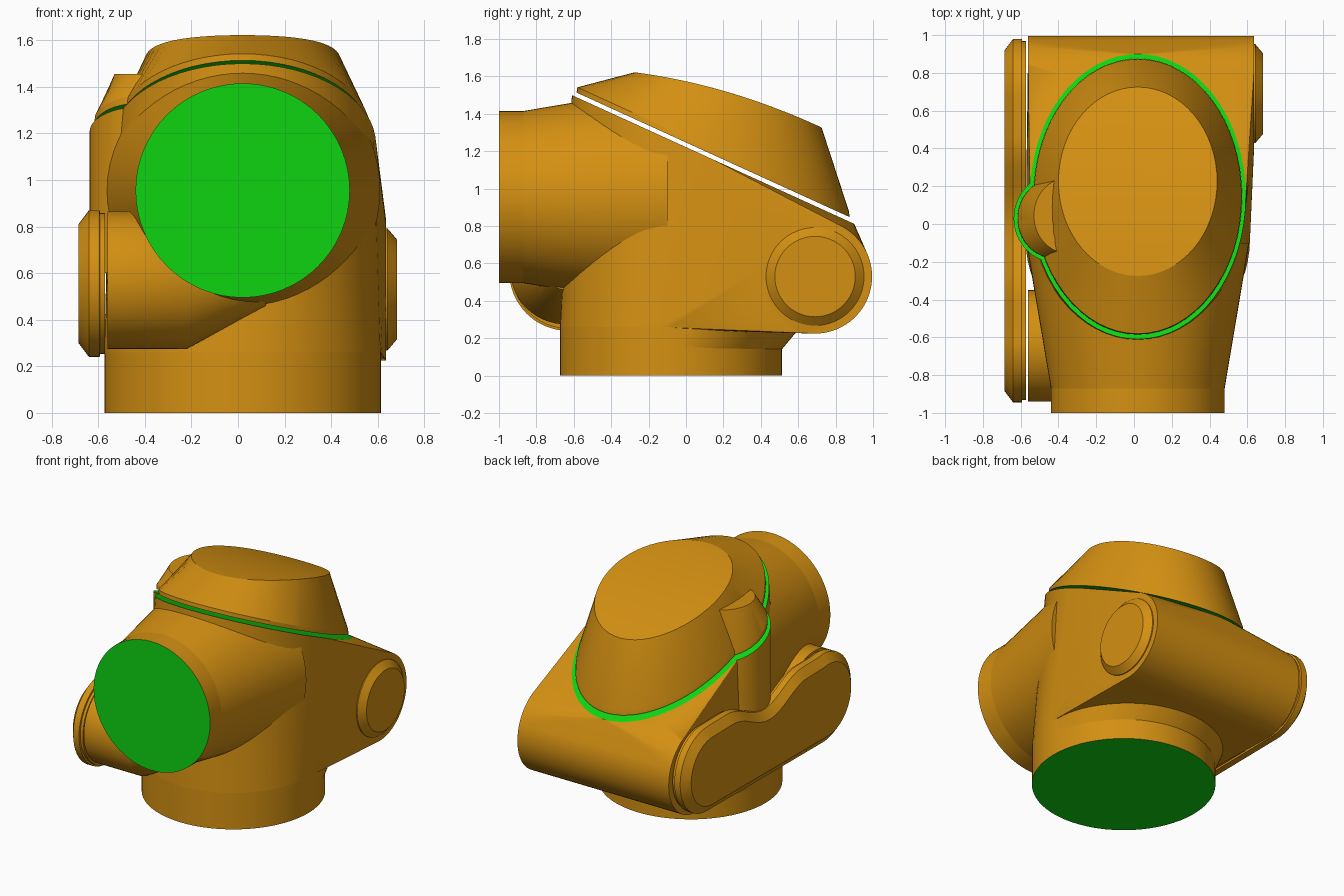
import bpy, bmesh, math
from mathutils import Vector

cube = bpy.data.objects.get("Cube")
if cube:
    bpy.data.objects.remove(cube, do_unlink=True)

N = 64
CX = 0.02                                   # shared centre line of column, pipe and lid
SLOPE = 0.456
CUT_NORMAL = Vector((0, SLOPE, 1)).normalized()


def cut_z(y):
    """Height of the slanted joint between body and lid."""
    return 1.50 - SLOPE * (y + 0.61)


def material(name, rgb):
    m = bpy.data.materials.new(name)
    m.use_nodes = True
    m.diffuse_color = (*rgb, 1)
    bsdf = next(n for n in m.node_tree.nodes if n.type == 'BSDF_PRINCIPLED')
    bsdf.inputs["Base Color"].default_value = (*rgb, 1)
    bsdf.inputs["Roughness"].default_value = 0.6
    return m


ORANGE = material("amber orange", (0.658, 0.279, 0.006))
GREEN = material("joint green", (0.0045, 0.658, 0.006))


def finish(bm, name, is_green=None, angle=30):
    bmesh.ops.recalc_face_normals(bm, faces=bm.faces)
    bm.normal_update()
    if is_green:
        for f in bm.faces:
            f.material_index = int(is_green(f))
    me = bpy.data.meshes.new(name)
    bm.to_mesh(me)
    bm.free()
    me.materials.append(ORANGE)
    me.materials.append(GREEN)
    ob = bpy.data.objects.new(name, me)
    bpy.context.scene.collection.objects.link(ob)
    bpy.ops.object.select_all(action='DESELECT')
    ob.select_set(True)
    bpy.context.view_layer.objects.active = ob
    bpy.ops.object.shade_smooth_by_angle(angle=math.radians(angle))
    return ob


def loft(rings):
    """Skin matching rings of points and cap both ends."""
    bm = bmesh.new()
    loops = [[bm.verts.new(p) for p in ring] for ring in rings]
    for a, b in zip(loops, loops[1:]):
        for i in range(len(a)):
            j = (i + 1) % len(a)
            bm.faces.new((a[i], a[j], b[j], b[i]))
    bm.faces.new(loops[0])
    bm.faces.new(loops[-1])
    return bm


def hull(points):
    bm = bmesh.new()
    for p in points:
        bm.verts.new(p)
    res = bmesh.ops.convex_hull(bm, input=bm.verts)
    extra = {v for v in res["geom_interior"] + res["geom_unused"]
             if isinstance(v, bmesh.types.BMVert)}
    bmesh.ops.delete(bm, geom=list(extra), context='VERTS')
    bmesh.ops.dissolve_limit(bm, angle_limit=0.005, verts=bm.verts, edges=bm.edges)
    return bm


def angles():
    return [2 * math.pi * i / N for i in range(N)]


def ring_x(x, y, z, r):
    return [(x, y + r * math.cos(a), z + r * math.sin(a)) for a in angles()]


def ring_y(y, r, x=CX, z=0.955):
    return [(x + r * math.cos(a), y, z + r * math.sin(a)) for a in angles()]


def ring_z(x, y, rx, ry, height):
    """Horizontal ellipse whose height is a number or a function of y."""
    out = []
    for a in angles():
        py = y + ry * math.sin(a)
        out.append((x + rx * math.cos(a), py, height(py) if callable(height) else height))
    return out


def faces_up_joint(f):
    return f.normal.dot(CUT_NORMAL) > 0.999


def faces_down_joint(f):
    return f.normal.dot(CUT_NORMAL) < -0.999


# Base column with its green mounting face
finish(loft([ring_z(CX, -0.08, 0.594, 0.594, z) for z in (0, 0.26)]),
       "base_column", lambda f: f.normal.z < -0.99)

# Sloping fillet behind the column, under the body
finish(loft([ring_z(CX, -0.08, 0.592, 0.592, 0.14),
             ring_z(CX, 0.02, 0.592, 0.592, 0.26)]), "column_fillet")

# Main body: column, slanted rim and rear cross barrel wrapped in one skin
finish(hull(ring_z(CX, -0.08, 0.594, 0.594, 0.26)
            + ring_z(CX, 0.145, 0.572, 0.755, cut_z)
            + ring_z(CX, 0.145, 0.572, 0.755, lambda y: cut_z(y) - 0.03)
            + ring_x(-0.56, 0.69, 0.53, 0.305)
            + ring_x(0.635, 0.69, 0.53, 0.305)),
       "body_shell", faces_up_joint)

# Front pipe, flaring into the body and trimmed at the lid joint
bm = loft([ring_y(-1, 0.46), ring_y(-0.87, 0.46), ring_y(-0.1, 0.59)])
bmesh.ops.bisect_plane(bm, geom=bm.verts[:] + bm.edges[:] + bm.faces[:],
                       plane_co=(0, -0.61, 1.498), plane_no=CUT_NORMAL,
                       clear_outer=True)
bmesh.ops.holes_fill(bm, edges=[e for e in bm.edges if e.is_boundary], sides=0)
finish(bm, "front_pipe",
       lambda f: faces_up_joint(f) or (f.normal.y < -0.99 and f.calc_center_median().y < -0.9),
       angle=8)

# Front cross barrel, tapering in under the pipe
finish(hull(ring_x(-0.56, -0.645, 0.57, 0.295) + ring_x(-0.22, -0.645, 0.57, 0.295)
            + ring_x(0.12, -0.645, 0.57, 0.11)), "front_barrel")

# Upright side boss of the body
finish(loft([ring_z(-0.41, 0.03, 0.227, 0.235, 0.6),
             ring_z(-0.41, 0.03, 0.227, 0.235, cut_z)]), "side_boss", faces_up_joint)


# Lid: tapered wall with a crown that curves from front to back
def crown(y):
    t = y + 0.275
    return 1.622 - 0.13 * t - 0.165 * t * t


def lid_base(y):
    return cut_z(y) + 0.025


rings = [ring_z(CX, 0.145, 0.552, 0.73, lid_base),
         ring_z(CX, 0.145, 0.548, 0.726, lambda y: lid_base(y) + 0.03)]
rings += [ring_z(CX, 0.225, 0.42 * s, 0.50 * s, crown)
          for s in (1, 0.85, 0.7, 0.5, 0.3, 0.1)]
finish(loft(rings), "lid", faces_down_joint, angle=20)

# Tapered boss on the lid, above the side boss
finish(loft([ring_z(-0.41, 0.03, 0.207, 0.215, lid_base),
             ring_z(-0.41, 0.03, 0.205, 0.213, lambda y: lid_base(y) + 0.03),
             ring_z(-0.35, 0.045, 0.18, 0.2, 1.455)]), "lid_boss", faces_down_joint, angle=20)


# Long side cover: two round ends with a dipped waist under the side boss
def cover_ring(x, d):
    pts = []
    for i in range(25):                     # rear end, bottom to top
        a = math.pi * (i / 24 - 0.5)
        pts.append((x, 0.68 + (0.30 - d) * math.cos(a), 0.55 + (0.30 - d) * math.sin(a)))
    for i in range(1, 24):                  # top edge, rear to front
        y = 0.68 - 1.31 * i / 24
        dip = 0.065 * (1 + math.cos(math.pi * (y - 0.03) / 0.42)) if abs(y - 0.03) < 0.42 else 0
        pts.append((x, y, 0.85 + 0.015 * i / 24 - dip - d))
    for i in range(25):                     # front end, top to bottom
        a = math.pi * (0.5 + i / 24)
        pts.append((x, -0.63 + (0.315 - d) * math.cos(a), 0.555 + (0.315 - d) * math.sin(a)))
    return pts


finish(loft([cover_ring(-0.572, 0.012), cover_ring(-0.592, 0.012), cover_ring(-0.594, 0),
             cover_ring(-0.64, 0), cover_ring(-0.685, 0.06)]), "side_cover")

# Round cap on the opposite end of the rear barrel
finish(loft([ring_x(0.62, 0.69, 0.53, 0.262), ring_x(0.642, 0.69, 0.53, 0.262),
             ring_x(0.682, 0.69, 0.53, 0.215)]), "barrel_cap")
